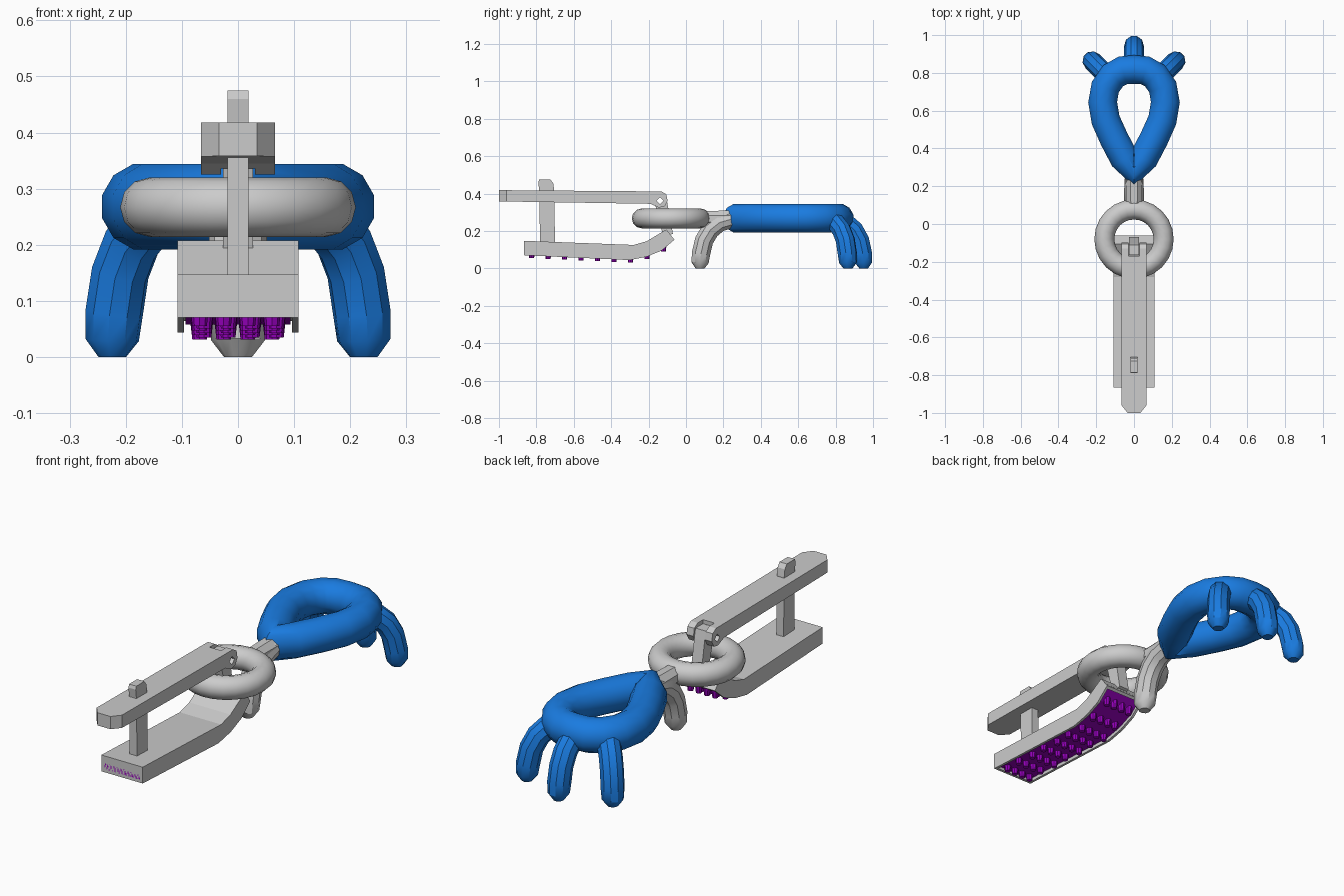
import bpy, bmesh, math
from mathutils import Vector

if "Cube" in bpy.data.objects:
    bpy.data.objects.remove(bpy.data.objects["Cube"])


def material(name, rgb):
    m = bpy.data.materials.new(name)
    m.diffuse_color = (*rgb, 1)
    m.use_nodes = True
    m.node_tree.nodes["Principled BSDF"].inputs["Base Color"].default_value = m.diffuse_color
    return m


BLUE = material("blue", (0.01, 0.2, 0.75))
PURPLE = material("purple", (0.3, 0.0, 0.5))


def finish(name, bm, mat=None, smooth=True):
    bmesh.ops.recalc_face_normals(bm, faces=bm.faces)
    me = bpy.data.meshes.new(name)
    bm.to_mesh(me)
    bm.free()
    ob = bpy.data.objects.new(name, me)
    bpy.context.collection.objects.link(ob)
    if mat:
        me.materials.append(mat)
    if smooth:
        bpy.ops.object.select_all(action='DESELECT')
        ob.select_set(True)
        bpy.context.view_layer.objects.active = ob
        bpy.ops.object.shade_smooth_by_angle(angle=math.radians(35))
    return ob


def tube(name, pts, radii, normal, mat=None, sides=12, closed=False):
    """Sweep a round section along a path lying in the plane with this normal."""
    bm = bmesh.new()
    pts = [Vector(p) for p in pts]
    n, count, rings = Vector(normal).normalized(), len(pts), []
    for i, p in enumerate(pts):
        if closed:
            t = pts[(i + 1) % count] - pts[i - 1]
        else:
            t = pts[min(i + 1, count - 1)] - pts[max(i - 1, 0)]
        side = n.cross(t).normalized()
        angles = [2 * math.pi * (k + 0.5) / sides for k in range(sides)]
        rings.append([bm.verts.new(p + radii[i] * (math.cos(a) * side + math.sin(a) * n)) for a in angles])
    for i in range(count if closed else count - 1):
        a, b = rings[i], rings[(i + 1) % count]
        for k in range(sides):
            j = (k + 1) % sides
            bm.faces.new((a[k], a[j], b[j], b[k]))
    if not closed:
        bm.faces.new(rings[0])
        bm.faces.new(rings[-1])
    return finish(name, bm, mat)


def prism(name, profile, x0, x1, mat=None, planes=()):
    """Extrude a (y, z) profile along x, then trim with planes."""
    bm = bmesh.new()
    face = bm.faces.new([bm.verts.new((x0, y, z)) for y, z in profile])
    ext = bmesh.ops.extrude_face_region(bm, geom=[face])["geom"]
    for v in ext:
        if isinstance(v, bmesh.types.BMVert):
            v.co.x = x1
    for co, no in planes:
        bmesh.ops.bisect_plane(bm, geom=bm.verts[:] + bm.edges[:] + bm.faces[:],
                               plane_co=co, plane_no=no, clear_outer=True)
        bmesh.ops.holes_fill(bm, edges=[e for e in bm.edges if e.is_boundary], sides=0)
    return finish(name, bm, mat, smooth=False)


def rect(y0, y1, z0, z1):
    return [(y0, z0), (y1, z0), (y1, z1), (y0, z1)]


def cut(ob, cutter):
    mod = ob.modifiers.new("cut", 'BOOLEAN')
    mod.operation, mod.object, mod.solver = 'DIFFERENCE', cutter, 'EXACT'
    bpy.context.view_layer.objects.active = ob
    bpy.ops.object.modifier_apply(modifier=mod.name)


# Teardrop palm loop
half = [(0.05, 0.345), (0.105, 0.45), (0.15, 0.55), (0.166, 0.645),
        (0.152, 0.725), (0.11, 0.785), (0.06, 0.813)]
loop = [(0, 0.275)] + half + [(0, 0.818)] + [(-x, y) for x, y in reversed(half)]
tube("palm_loop", [(x, y, 0.268) for x, y in loop], [0.079] * len(loop), (0, 0, 1), BLUE, closed=True)


# Claw fingers and thumb: bend down from the loop and end in a blunt dome
def claw(name, origin, direction, mat=None, stretch=1.0):
    d = Vector((*direction, 0)).normalized()
    arc = [(0.0, 0.262), (0.055, 0.245), (0.1, 0.205), (0.13, 0.15),
           (0.145, 0.08), (0.15, 0.03), (0.15, 0.0)]
    pts = [Vector((*origin, z)) + d * s * stretch for s, z in arc]
    tube(name, pts, [0.05, 0.052, 0.052, 0.052, 0.052, 0.048, 0.025],
         d.cross(Vector((0, 0, 1))), mat, sides=10)


claw("middle_finger", (0, 0.8), (0, 1), BLUE)
for s, label in ((-1, "left"), (1, "right")):
    claw(label + "_finger", (s * 0.118, 0.76), (s, 1), BLUE)
claw("thumb", (0, 0.24), (0, -1), stretch=1.1)

# Wrist ring and its short neck
bpy.ops.mesh.primitive_torus_add(location=(0, -0.08, 0.267), major_radius=0.157, minor_radius=0.053,
                                 major_segments=24, minor_segments=12)
bpy.context.object.name = "wrist_ring"
bpy.ops.object.shade_smooth_by_angle(angle=math.radians(35))
tube("neck", [(0, 0.08, 0.265), (0, 0.24, 0.265)], [0.044, 0.048], (1, 0, 0), sides=8)

# Upper lever bar with forked knuckle
bar = prism("lever_bar", [(-1, 0.358), (-1, 0.418), (-0.13, 0.411), (-0.105, 0.395), (-0.098, 0.36),
                          (-0.115, 0.33), (-0.145, 0.325), (-0.19, 0.345)], -0.066, 0.066,
            planes=[((s * 0.066, -0.96, 0), (s * 0.866, -0.7, 0)) for s in (-1, 1)])
link = prism("pivot_link", [(-0.165, 0.34), (-0.165, 0.395), (-0.11, 0.395), (-0.1, 0.35),
                            (-0.07, 0.185), (-0.12, 0.165)], -0.027, 0.027)
notch = prism("notch_cutter", rect(-0.17, -0.05, 0.28, 0.45), -0.03, 0.03)
hole = prism("pin_hole_cutter", [(-0.158, 0.362), (-0.139, 0.343), (-0.12, 0.362), (-0.139, 0.381)], -0.1, 0.1)
cut(bar, notch)
cut(bar, hole)
cut(link, hole)
for c in (notch, hole):
    bpy.data.objects.remove(c)

# Post joining bar and base
prism("post", [(-0.78, 0.12), (-0.70, 0.12), (-0.705, 0.42), (-0.71, 0.455), (-0.725, 0.475),
               (-0.785, 0.475), (-0.79, 0.46), (-0.785, 0.42)], -0.019, 0.019)

# Hollow brush base: plate, side rims, end walls
top = [(-0.865, 0.147), (-0.28, 0.125), (-0.21, 0.145), (-0.105, 0.208)]
bottom = [(-0.865, 0.07), (-0.3, 0.044), (-0.21, 0.062), (-0.13, 0.095), (-0.062, 0.153)]
floor = [(y, z + 0.02) for y, z in bottom[:-1]] + [(-0.072, 0.166)]
prism("base_plate", top + floor[::-1], -0.107, 0.107)
for s, label in ((-1, "left"), (1, "right")):
    prism(label + "_rim", top + bottom[::-1], s * 0.096, s * 0.108)
prism("front_wall", rect(-0.865, -0.852, 0.07, 0.146), -0.1, 0.1)
prism("heel_wall", [bottom[-1], (-0.073, 0.144), (-0.083, 0.155), (-0.074, 0.168)], -0.1, 0.1)

# Purple pad and studs underneath
prism("pad", [(y, z + 0.014) for y, z in bottom[:-1]] + [(-0.07, 0.16)] +
      [(y, z + 0.022) for y, z in floor[-2::-1]], -0.094, 0.094, PURPLE)


def base_z(y):
    for (y0, z0), (y1, z1) in zip(bottom, bottom[1:]):
        if y <= y1:
            return z0 + (z1 - z0) * (y - y0) / (y1 - y0)


bm = bmesh.new()
for row in range(9):
    y = -0.825 + row * 0.088
    for col in range(4):
        x = (col - 1.5) * 0.043 + (0.004 if row % 2 else -0.004)
        made = bmesh.ops.create_cone(bm, cap_ends=True, segments=8, radius1=0.013, radius2=0.018, depth=0.044)
        bmesh.ops.translate(bm, verts=made["verts"], vec=(x, y, base_z(y) + 0.009))
finish("studs", bm, PURPLE, smooth=False)
